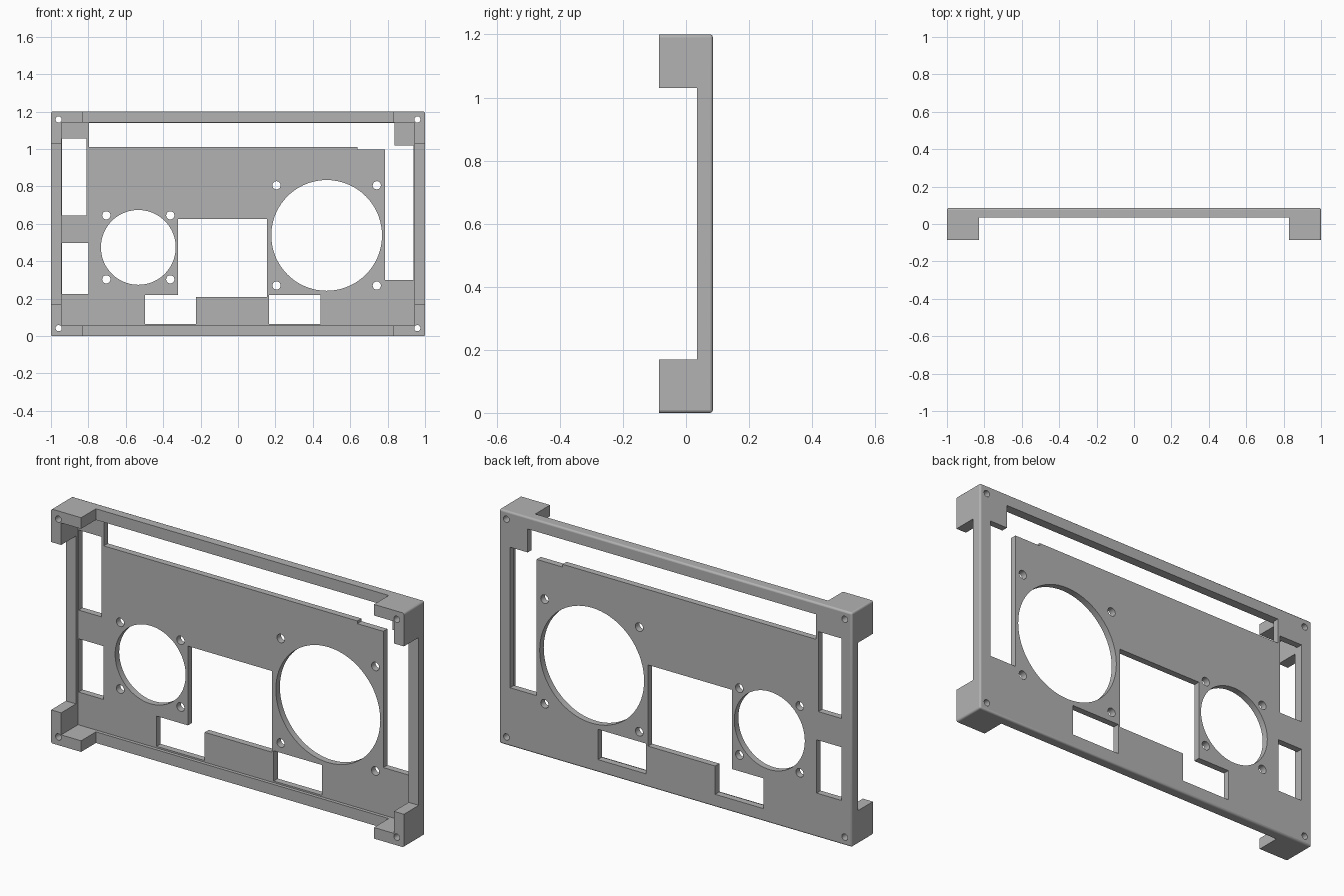
import bpy
import bmesh
from math import pi, cos, sin
from mathutils import Vector

if "Cube" in bpy.data.objects:
    bpy.data.objects.remove(bpy.data.objects["Cube"], do_unlink=True)

HALF_W, HEIGHT, HALF_D = 1.0, 1.2, 0.085
RIM = 0.057            # width of the raised border
RIM_FRONT = 0.035      # front of the border between the corner brackets
PLATE_FRONT = 0.052    # front of the thin back plate
ARM = 0.17             # length of each corner bracket arm
OUT = 0.3              # overshoot for cutters


def prism(name, outline, y0, y1):
    """Extrude an (x, z) outline from y0 to y1."""
    bm = bmesh.new()
    face = bm.faces.new([bm.verts.new((x, y0, z)) for x, z in outline])
    new = bmesh.ops.extrude_face_region(bm, geom=[face])["geom"]
    verts = [v for v in new if isinstance(v, bmesh.types.BMVert)]
    bmesh.ops.translate(bm, vec=(0, y1 - y0, 0), verts=verts)
    bmesh.ops.recalc_face_normals(bm, faces=bm.faces[:])
    mesh = bpy.data.meshes.new(name)
    bm.to_mesh(mesh)
    bm.free()
    obj = bpy.data.objects.new(name, mesh)
    bpy.context.collection.objects.link(obj)
    return obj


def rect(x0, x1, z0, z1):
    return [(x0, z0), (x1, z0), (x1, z1), (x0, z1)]


def circle(x, z, r, n):
    return [(x + r * cos(2 * pi * i / n), z + r * sin(2 * pi * i / n)) for i in range(n)]


# Outer block with softened back and corner edges
panel = prism("faceplate", rect(-HALF_W, HALF_W, 0, HEIGHT), -HALF_D, HALF_D)
bm = bmesh.new()
bm.from_mesh(panel.data)
soft = [e for e in bm.edges if any(v.co.y > 0 for v in e.verts)]
bmesh.ops.bevel(bm, geom=soft, offset=0.009, segments=3, profile=0.5, affect="EDGES")
bm.to_mesh(panel.data)
bm.free()

# Front recess and the gaps that leave four corner brackets
inner = HALF_W - RIM
gap = HALF_W - ARM
cuts = [
    (rect(-inner, inner, RIM, HEIGHT - RIM), PLATE_FRONT),
    (rect(-gap, gap, -OUT, HEIGHT + OUT), RIM_FRONT),
    (rect(-HALF_W - OUT, HALF_W + OUT, ARM, HEIGHT - ARM), RIM_FRONT),
]

# Rectangular and stepped windows through the plate
windows = [
    rect(-0.94, -0.81, 0.645, 1.055),
    rect(-0.94, -0.80, 0.225, 0.498),
    rect(0.166, 0.44, 0.065, 0.22),
    [(-0.797, 1.14), (-0.797, 1.012), (0.64, 1.012), (0.64, 0.998), (0.787, 0.998),
     (0.787, 0.30), (0.938, 0.30), (0.938, 1.02), (0.838, 1.02), (0.838, 1.14)],
    [(-0.32, 0.626), (-0.32, 0.22), (-0.498, 0.22), (-0.498, 0.065),
     (-0.225, 0.065), (-0.225, 0.21), (0.155, 0.21), (0.155, 0.626)],
]

# Round openings, each with four screw holes around it
for x, z, r, spread in ((0.474, 0.538, 0.296, 0.268), (-0.533, 0.474, 0.2, 0.171)):
    windows.append(circle(x, z, r, 72))
    for sx in (-1, 1):
        for sz in (-1, 1):
            windows.append(circle(x + sx * spread, z + sz * spread, 0.022, 20))

# Mounting holes through the corner brackets
for sx in (-1, 1):
    for z in (0.042, HEIGHT - 0.042):
        windows.append(circle(sx * 0.959, z, 0.0165, 20))
cuts += [(outline, OUT) for outline in windows]

# Cut everything, then bake the result and drop the cutters
cutters = []
for outline, depth in cuts:
    cutter = prism("cutter", outline, -OUT, depth)
    cutter.hide_render = True
    mod = panel.modifiers.new("cut", "BOOLEAN")
    mod.operation = "DIFFERENCE"
    mod.solver = "EXACT"
    mod.object = cutter
    cutters.append(cutter)
depsgraph = bpy.context.evaluated_depsgraph_get()
baked = bpy.data.meshes.new_from_object(panel.evaluated_get(depsgraph))
panel.modifiers.clear()
panel.data = baked
for cutter in cutters:
    bpy.data.objects.remove(cutter, do_unlink=True)

# Smooth only the curved walls and rounded edges
for poly in baked.polygons:
    poly.use_smooth = max(abs(c) for c in poly.normal) < 0.9999
bpy.context.view_layer.objects.active = panel

# Single grey finish
grey = bpy.data.materials.new("plain grey")
grey.use_nodes = True
colour = (0.45, 0.45, 0.45, 1)
grey.diffuse_color = colour
grey.node_tree.nodes["Principled BSDF"].inputs["Base Color"].default_value = colour
baked.materials.clear()
baked.materials.append(grey)
